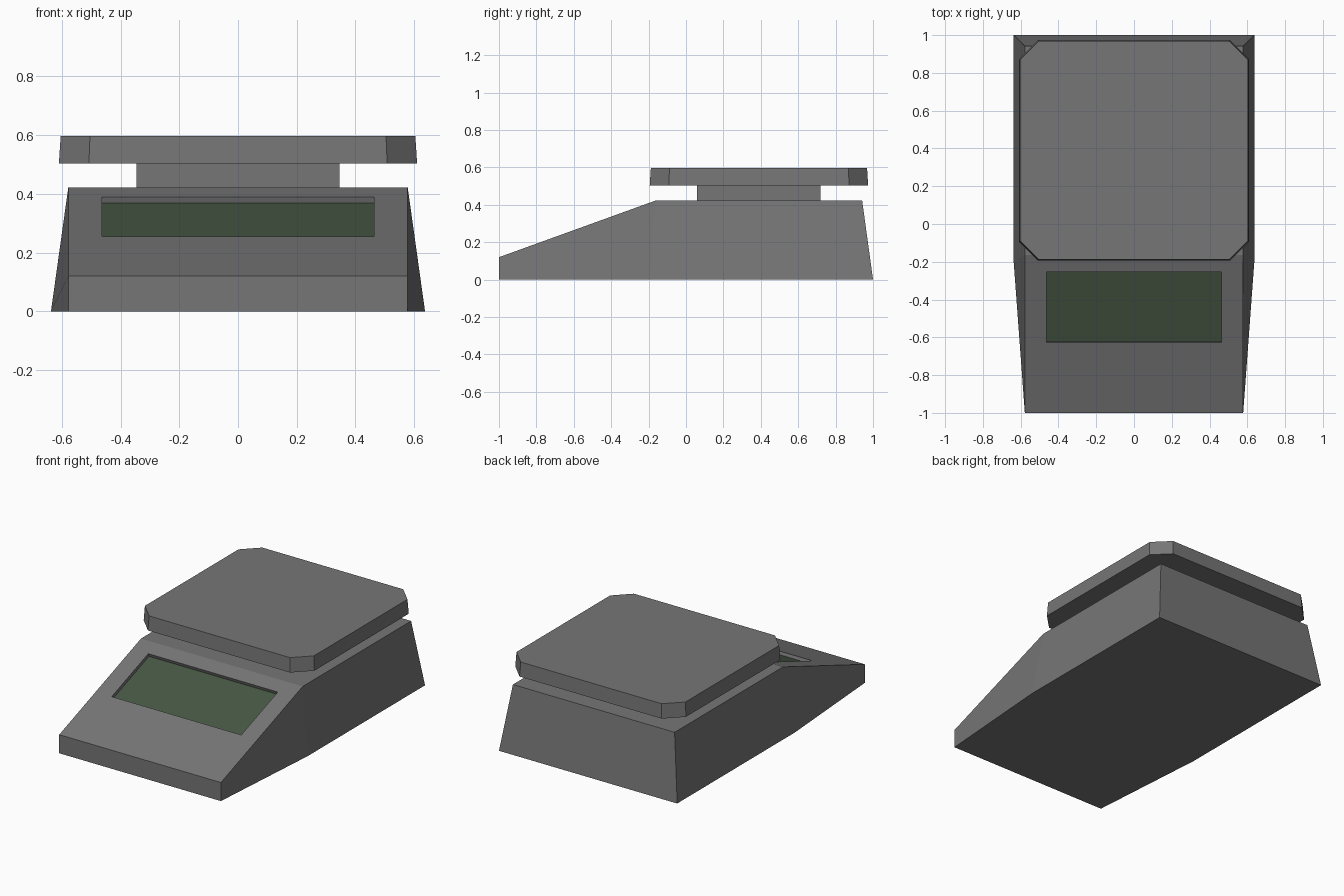
import bpy, bmesh
from mathutils import Vector

if "Cube" in bpy.data.objects:
    bpy.data.objects.remove(bpy.data.objects["Cube"])


def material(name, rgb):
    m = bpy.data.materials.new(name)
    m.diffuse_color = (*rgb, 1)
    m.use_nodes = True
    m.node_tree.nodes["Principled BSDF"].inputs["Base Color"].default_value = m.diffuse_color
    return m


GREY = material("grey_plastic", (0.18, 0.18, 0.18))
GREEN = material("green_display", (0.062, 0.095, 0.058))


def finish(name, bm, mats):
    bmesh.ops.recalc_face_normals(bm, faces=bm.faces)
    me = bpy.data.meshes.new(name)
    bm.to_mesh(me)
    bm.free()
    for m in mats:
        me.materials.append(m)
    ob = bpy.data.objects.new(name, me)
    bpy.context.collection.objects.link(ob)
    return ob


def loft(bm, low, high):
    """Closed solid between two matching rings; returns both vertex rings."""
    a = [bm.verts.new(p) for p in low]
    b = [bm.verts.new(p) for p in high]
    n = len(a)
    for i in range(n):
        j = (i + 1) % n
        bm.faces.new((a[i], a[j], b[j], b[i]))
    bm.faces.new(a[::-1])
    return a, b


def rect(hx, y0, y1, z0, z1=None):
    z1 = z0 if z1 is None else z1
    return [Vector(p) for p in ((-hx, y0, z0), (hx, y0, z0), (hx, y1, z1), (-hx, y1, z1))]


# Wedge housing: tapered bottom outline, sloped front panel, flat rear deck
YK, ZF, ZT = -0.165, 0.12, 0.422
bm = bmesh.new()
low = [(-.578, -1, 0), (.578, -1, 0), (.637, -.2, 0), (.637, 1, 0), (-.637, 1, 0), (-.637, -.2, 0)]
high = [(-.578, -1, ZF), (.578, -1, ZF), (.578, YK, ZT), (.578, .942, ZT), (-.578, .942, ZT), (-.578, YK, ZT)]
_, t = loft(bm, low, high)
bm.faces.new(t[2:6])

# Recessed display in the slope
slope = lambda y: ZF + (ZT - ZF) * (y + 1) / (YK + 1)
ya, yb = -0.628, -0.255
rim_pts = rect(.463, ya, yb, slope(ya), slope(yb))
inward = Vector((0, ZT - ZF, -(YK + 1))).normalized() * 0.021
rim = [bm.verts.new(p) for p in rim_pts]
floor = [bm.verts.new(p + inward) for p in rim_pts]
outer = [t[0], t[1], t[2], t[5]]
for i in range(4):
    j = (i + 1) % 4
    bm.faces.new((outer[i], outer[j], rim[j], rim[i]))
    bm.faces.new((rim[i], rim[j], floor[j], floor[i]))
bm.faces.new(floor).material_index = 1
finish("housing", bm, [GREY, GREEN])

# Support column under the weighing plate
bm = bmesh.new()
_, t = loft(bm, rect(.345, .06, .72, .415), rect(.345, .06, .72, .51))
bm.faces.new(t)
finish("support_column", bm, [GREY])


# Weighing plate with clipped corners and slightly drafted sides
def octagon(hx, hy, c, cy, z):
    q = [(hx - c, -hy), (hx, c - hy), (hx, hy - c), (hx - c, hy)]
    return [(x, y + cy, z) for x, y in q + [(-x, -y) for x, y in q]]


bm = bmesh.new()
_, t = loft(bm, octagon(.61, .584, .102, .39, .504), octagon(.604, .578, .1, .39, .597))
bm.faces.new(t)
finish("weighing_plate", bm, [GREY])
